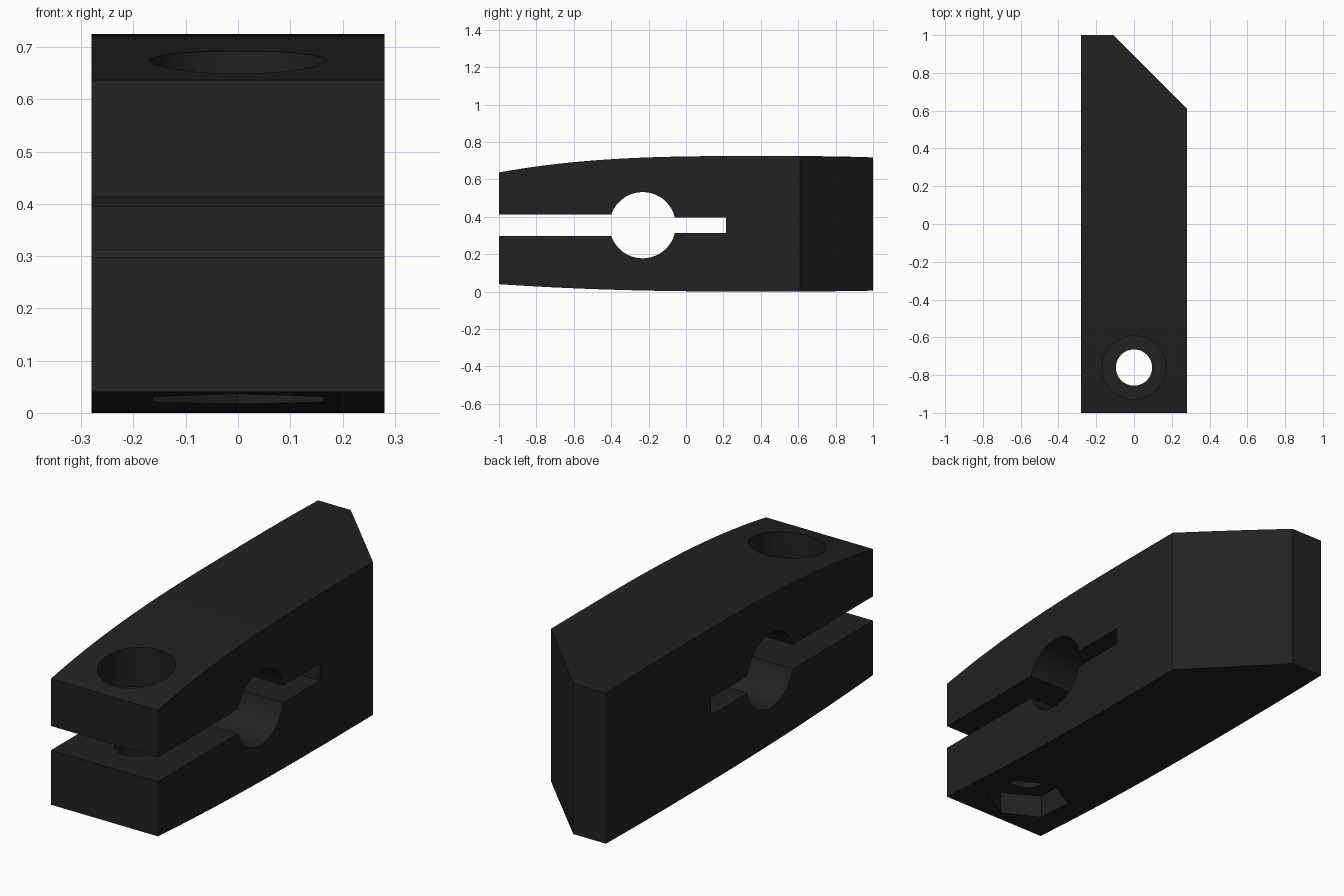
import bpy, bmesh, math
from mathutils import Vector

if "Cube" in bpy.data.objects:
    bpy.data.objects.remove(bpy.data.objects["Cube"])

HALF_W = 0.28              # half width of the clamp
BOLT_Y = -0.76             # bolt axis
BORE_Y, BORE_Z, BORE_R = -0.232, 0.355, 0.177

black = bpy.data.materials.new("black_plastic")
black.diffuse_color = (0.016, 0.016, 0.016, 1)
black.use_nodes = True
black.node_tree.nodes["Principled BSDF"].inputs["Base Color"].default_value = black.diffuse_color


def top_z(y):
    return 0.725 - 0.088 * (abs(y - 0.4) / 1.4) ** 2.92


def bottom_z(y):
    return 0.04 * (abs(y - 0.4) / 1.4) ** 2.41


def bore_arc(a0, a1, n=32):
    return [(BORE_Y + BORE_R * math.cos(a0 + (a1 - a0) * i / n),
             BORE_Z + BORE_R * math.sin(a0 + (a1 - a0) * i / n)) for i in range(n + 1)]


def prism(name, sides, radius, z0, z1, turn=0.0):
    """Vertical prism on the bolt axis, used as a cutter."""
    bpy.ops.mesh.primitive_cylinder_add(vertices=sides, radius=radius, depth=z1 - z0,
                                        location=(0, BOLT_Y, (z0 + z1) / 2), rotation=(0, 0, turn))
    ob = bpy.context.object
    ob.name = name
    ob.hide_render = True
    return ob


# Side profile: arched top and bottom, front slot, round bore, narrow rear slot
ys = [-1 + 2 * i / 40 for i in range(41)]
front_hi, front_lo = 0.413, 0.298
rear_hi, rear_lo, rear_end = 0.395, 0.314, 0.213
a_front_lo = math.pi + math.asin((BORE_Z - front_lo) / BORE_R)
a_rear_lo = 2 * math.pi - math.asin((BORE_Z - rear_lo) / BORE_R)
a_rear_hi = math.asin((rear_hi - BORE_Z) / BORE_R)
a_front_hi = math.pi - math.asin((front_hi - BORE_Z) / BORE_R)
profile = [(y, bottom_z(y)) for y in ys]
profile += [(y, top_z(y)) for y in reversed(ys)]
profile += [(-1, front_hi)] + bore_arc(a_front_hi, a_rear_hi)
profile += [(rear_end, rear_hi), (rear_end, rear_lo)]
profile += bore_arc(a_rear_lo, a_front_lo) + [(-1, front_lo)]

# Clamp body: profile extruded across x, rear corner cut off
bm = bmesh.new()
face = bm.faces.new([bm.verts.new((-HALF_W, y, z)) for y, z in profile])
ext = bmesh.ops.extrude_face_region(bm, geom=[face])
bmesh.ops.translate(bm, vec=(2 * HALF_W, 0, 0),
                    verts=[g for g in ext["geom"] if isinstance(g, bmesh.types.BMVert)])
cut = bmesh.ops.bisect_plane(bm, geom=bm.verts[:] + bm.edges[:] + bm.faces[:], dist=1e-5,
                             plane_co=(HALF_W, 0.61, 0), plane_no=Vector((1, 1, 0)).normalized(),
                             clear_outer=True)
bmesh.ops.holes_fill(bm, edges=[e for e in bm.edges if e.is_boundary], sides=0)
bmesh.ops.recalc_face_normals(bm, faces=bm.faces)
mesh = bpy.data.meshes.new("clamp_body")
bm.to_mesh(mesh)
bm.free()
mesh.materials.append(black)
body = bpy.data.objects.new("clamp_body", mesh)
bpy.context.collection.objects.link(body)

# Bolt hole, round head recess on top, hexagonal nut recess underneath
cutters = [prism("bolt_hole_cutter", 48, 0.096, -0.2, 1.0),
           prism("head_recess_cutter", 64, 0.168, 0.505, 1.0),
           prism("nut_recess_cutter", 6, 0.188, -0.2, 0.142)]
bpy.ops.object.select_all(action='DESELECT')
body.select_set(True)
bpy.context.view_layer.objects.active = body
for c in cutters:
    # Keep the hexagon corners pointing front and back
    if len(c.data.vertices) == 12:
        first = c.data.vertices[0].co
        c.rotation_euler.z = math.pi / 2 - math.atan2(first.y, first.x)
    bpy.context.view_layer.update()
    mod = body.modifiers.new(c.name, 'BOOLEAN')
    mod.operation = 'DIFFERENCE'
    mod.solver = 'EXACT'
    mod.object = c
    bpy.ops.object.modifier_apply(modifier=mod.name)
for c in cutters:
    bpy.data.objects.remove(c, do_unlink=True)

# One material everywhere, sharp edges kept
body.data.materials.clear()
body.data.materials.append(black)
bpy.ops.object.shade_smooth_by_angle(angle=math.radians(30))
